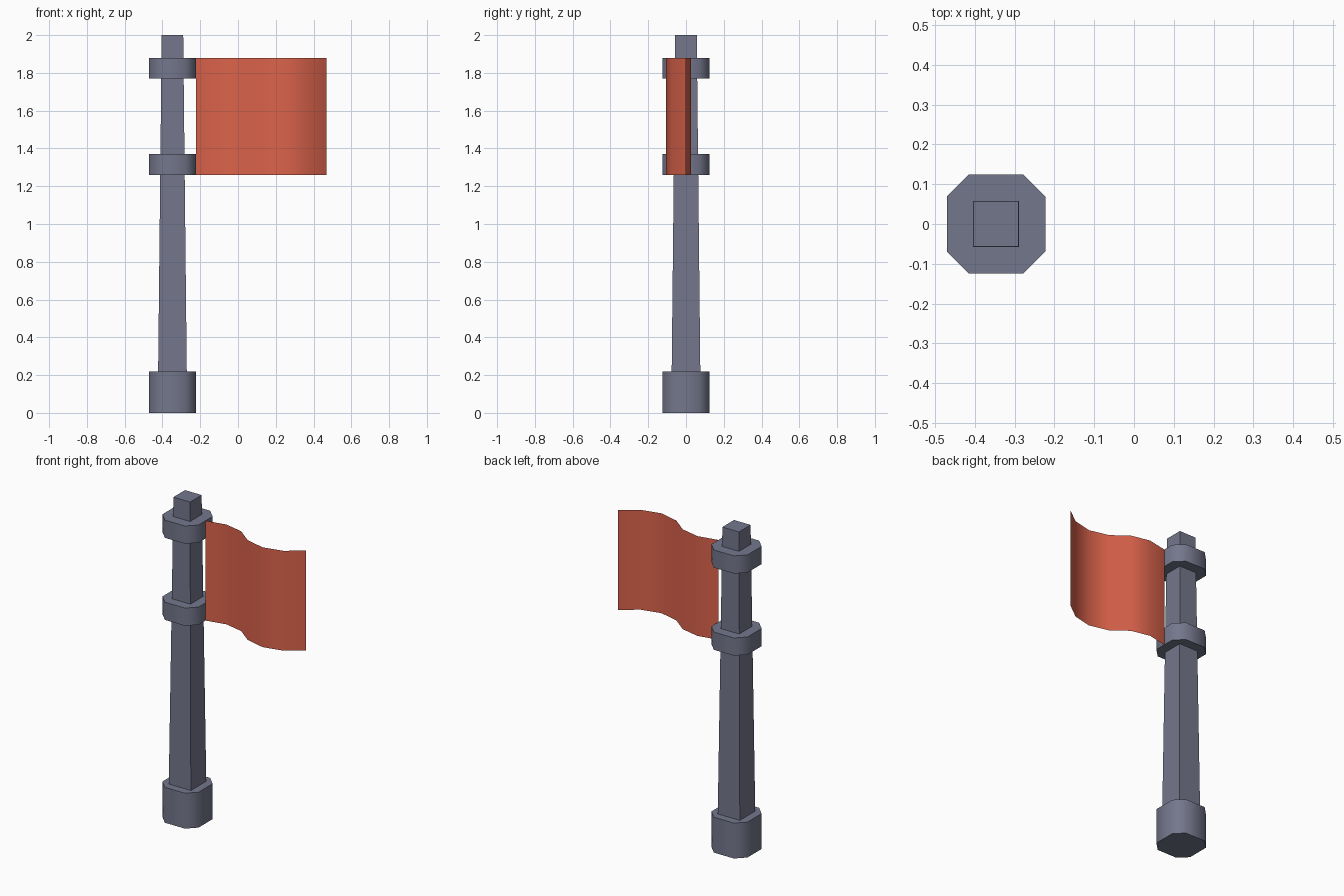
import bpy, bmesh, math

if "Cube" in bpy.data.objects:
    bpy.data.objects.remove(bpy.data.objects["Cube"])

POLE_X = -0.347


def material(name, rgb):
    m = bpy.data.materials.new(name)
    m.diffuse_color = (*rgb, 1.0)
    m.use_nodes = True
    m.node_tree.nodes["Principled BSDF"].inputs["Base Color"].default_value = m.diffuse_color
    return m


GREY = material("slate grey", (0.175, 0.185, 0.262))
RED = material("flag red", (0.71, 0.125, 0.071))


def finish(name, bm, mat, smooth_angle=None):
    mesh = bpy.data.meshes.new(name)
    bm.to_mesh(mesh)
    bm.free()
    mesh.materials.append(mat)
    if smooth_angle is not None:
        mesh.shade_smooth()
        mesh.set_sharp_from_angle(angle=math.radians(smooth_angle))
    obj = bpy.data.objects.new(name, mesh)
    bpy.context.collection.objects.link(obj)
    return obj


def prism(name, bottom, top, z0, z1, mat, smooth_angle=None):
    """Closed solid between two matching outlines centred on the pole."""
    bm = bmesh.new()
    low = [bm.verts.new((POLE_X + x, y, z0)) for x, y in bottom]
    high = [bm.verts.new((POLE_X + x, y, z1)) for x, y in top]
    bm.faces.new(low[::-1])
    bm.faces.new(high)
    n = len(low)
    for i in range(n):
        j = (i + 1) % n
        bm.faces.new((low[i], low[j], high[j], high[i]))
    return finish(name, bm, mat, smooth_angle)


def square(h):
    return [(-h, -h), (h, -h), (h, h), (-h, h)]


def chamfered_square(h, c):
    return [(-c, -h), (c, -h), (h, -c), (h, c), (c, h), (-c, h), (-h, c), (-h, -c)]


# Tapered square pole
prism("pole", square(0.076), square(0.057), 0.2, 2.0, GREY)

# Base block and the two collars holding the flag
ring = chamfered_square(0.124, 0.069)
for name, z0, z1 in (("base", 0.0, 0.22),
                     ("lower_collar", 1.26, 1.37),
                     ("upper_collar", 1.77, 1.88)):
    prism(name, ring, ring, z0, z1, GREY, 60)

# Waving flag: a single sheet following a wavy path
wave = [(-0.223, 0.0), (-0.097, 0.026), (0.022, 0.0), (0.12, -0.076),
        (0.243, -0.106), (0.366, -0.077), (0.468, 0.0)]
bm = bmesh.new()
cols = [[bm.verts.new((x, y, z)) for z in (1.26, 1.88)] for x, y in wave]
for a, b in zip(cols, cols[1:]):
    bm.faces.new((a[0], b[0], b[1], a[1]))
finish("flag", bm, RED, 60)
